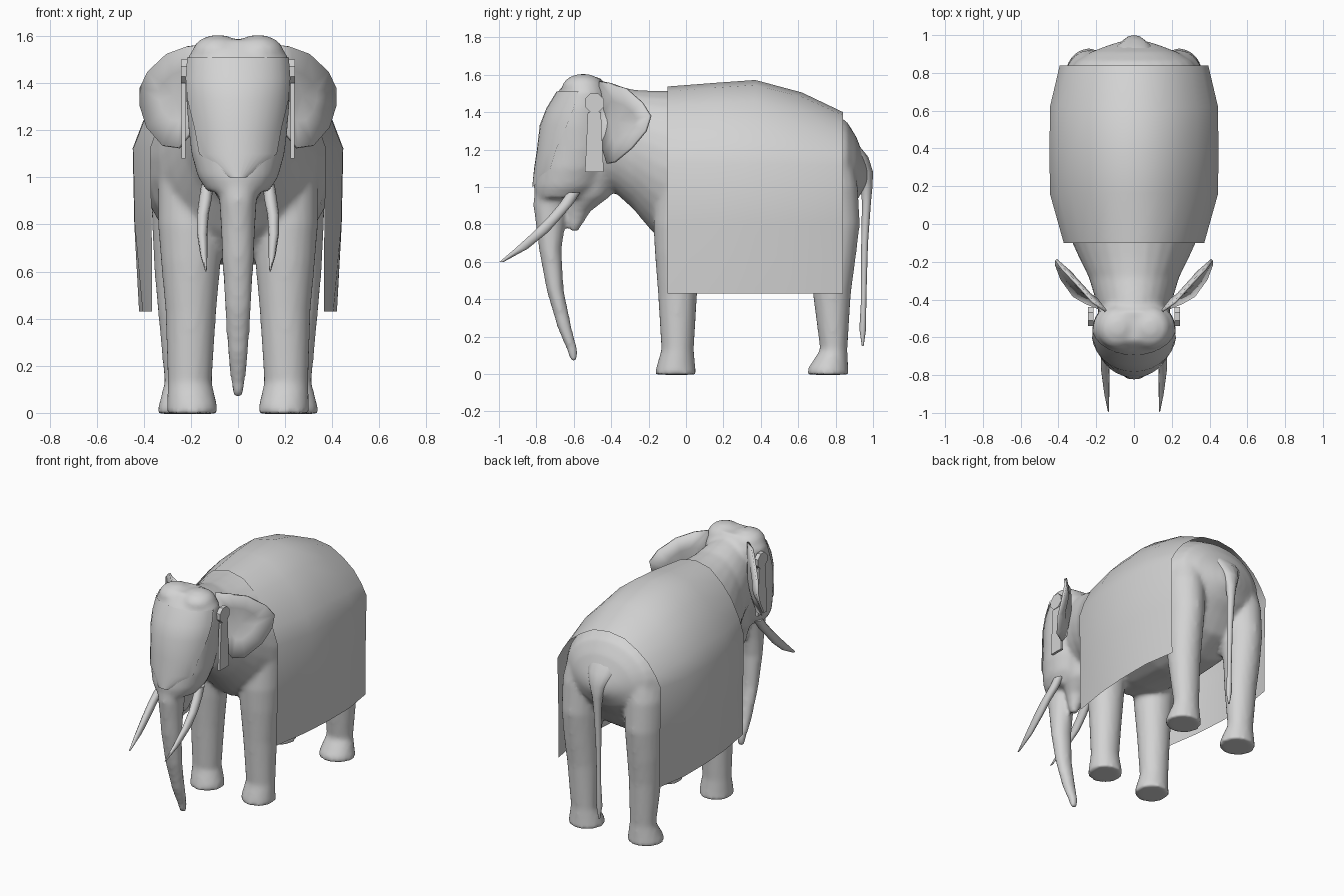
import bpy, bmesh, math
from mathutils import Vector

if "Cube" in bpy.data.objects:
    bpy.data.objects.remove(bpy.data.objects["Cube"])

grey = bpy.data.materials.new("warm_grey")
grey.diffuse_color = (0.65, 0.65, 0.65, 1)
grey.use_nodes = True
grey.node_tree.nodes["Principled BSDF"].inputs["Base Color"].default_value = grey.diffuse_color


def finish(name, bm, angle=50, fix=True):
    if fix:
        bmesh.ops.recalc_face_normals(bm, faces=bm.faces)
    me = bpy.data.meshes.new(name)
    bm.to_mesh(me)
    bm.free()
    ob = bpy.data.objects.new(name, me)
    bpy.context.collection.objects.link(ob)
    me.materials.append(grey)
    bpy.ops.object.select_all(action='DESELECT')
    ob.select_set(True)
    bpy.context.view_layer.objects.active = ob
    bpy.ops.object.shade_smooth_by_angle(angle=math.radians(angle))
    return ob


def loft(bm, stations, axis='Z', n=20, side=1):
    """Capped tube through elliptical rings: (x, y, z, half width, other half size)."""
    rings = []
    for x, y, z, a, b in stations:
        ring = []
        for i in range(n):
            t = 2 * math.pi * i / n
            u, v = a * math.cos(t), b * math.sin(t)
            p = (x + u, y + v, z) if axis == 'Z' else (x + u, y, z + v)
            ring.append(bm.verts.new((p[0] * side, p[1], p[2])))
        rings.append(ring)
    for r, s in zip(rings, rings[1:]):
        for i in range(n):
            j = (i + 1) % n
            bm.faces.new((r[i], r[j], s[j], s[i]))
    bm.faces.new(rings[0][::-1])
    bm.faces.new(rings[-1])


# Animal: torso, head, trunk, jaw and legs fused into one skin
skin = bmesh.new()
torso = [(-.50, 1.57, 1.02, .18), (-.38, 1.545, .97, .21), (-.28, 1.52, .88, .24),
         (-.18, 1.515, .76, .29), (-.08, 1.515, .67, .335), (.1, 1.53, .64, .39),
         (.37, 1.54, .62, .415), (.62, 1.475, .64, .405), (.78, 1.40, .74, .365),
         (.86, 1.35, .86, .31), (.91, 1.27, .92, .23), (.945, 1.18, .98, .14),
         (.97, 1.12, 1.02, .06)]
loft(skin, [(0, y, (t + b) / 2, w, (t - b) / 2) for y, t, b, w in torso], 'Y', 28)

head = [(1.585, -.62, -.46, .15), (1.51, -.685, -.40, .215), (1.42, -.74, -.38, .222),
        (1.33, -.775, -.37, .22), (1.20, -.79, -.37, .21), (1.10, -.805, -.40, .198),
        (1.0, -.815, -.45, .17), (.94, -.805, -.52, .13)]
head = [(0, (f + b) / 2, z, w, (b - f) / 2) for z, f, b, w in head]
loft(skin, head, n=28)

loft(skin, [(0, -.70, 1.12, .11, .10), (0, -.725, .9, .08, .092), (0, -.725, .78, .073, .075),
            (0, -.725, .66, .068, .06), (0, -.70, .45, .056, .046),
            (0, -.65, .25, .044, .038), (0, -.605, .12, .03, .028), (0, -.60, .065, .018, .018)])
loft(skin, [(0, -.48, 1.1, .15, .15), (0, -.525, .95, .11, .12),
            (0, -.575, .87, .06, .065), (0, -.60, .765, .025, .025)])

front_leg = [(.195, -.055, -.004, .11, .11), (.195, -.055, .03, .107, .106),
             (.205, -.045, .13, .094, .087), (.2, -.045, .43, .108, .105),
             (.2, -.045, .65, .128, .122), (.2, -.035, .8, .14, .14),
             (.2, -.02, 1.0, .14, .14), (.18, 0, 1.2, .10, .12)]
hind_leg = [(.225, .76, -.004, .117, .112), (.225, .76, .03, .113, .108),
            (.225, .79, .13, .087, .073), (.235, .78, .43, .105, .102),
            (.24, .785, .6, .115, .12), (.24, .78, .8, .125, .15),
            (.235, .755, 1.0, .135, .165), (.2, .72, 1.2, .14, .165)]
for s in (-1, 1):
    loft(skin, front_leg, side=s)
    loft(skin, hind_leg, side=s)
    # Twin crown bumps
    loft(skin, [(.085, -.55, 1.53 + .075 * math.sin(a), .112 * math.cos(a), .115 * math.cos(a))
                for a in (-.9, -.4, 0, .4, .8, 1.2, 1.5)], side=s)
ob = finish("animal_body", skin)
rm = ob.modifiers.new("fuse", 'REMESH')
rm.mode, rm.voxel_size, rm.use_smooth_shade = 'VOXEL', .016, True
sm = ob.modifiers.new("soften", 'SMOOTH')
sm.factor, sm.iterations = .5, 5

# Tail hanging from a broad root on the rump
bm = bmesh.new()
loft(bm, [(0, .88, 1.24, .12, .03), (0, .92, 1.16, .10, .055), (0, .955, 1.08, .06, .045),
          (0, .965, 1.0, .035, .032), (0, .965, .92, .026, .024), (0, .955, .7, .018, .018),
          (0, .95, .4, .014, .014), (0, .945, .24, .02, .018), (0, .945, .15, .005, .005)], n=12)
finish("tail", bm)

# Forehead covering: thin shell just outside the face
bm = bmesh.new()
rows = []
for x, y, z, a, b in head[1:7]:
    k = {1.33: .93, 1.20: .75, 1.10: .7, 1.0: .15}.get(z, 1.0)
    row = []
    for i in range(13):
        t = (-1 + i / 6) * 1.35 * k
        row.append(bm.verts.new(((a + .006) * math.sin(t), y - (b + .007) * math.cos(t), z)))
    rows.append(row)
for r, s in zip(rows, rows[1:]):
    for i in range(12):
        bm.faces.new((r[i], s[i], s[i + 1], r[i + 1]))
finish("forehead_cover", bm, fix=False)

# Blanket draped over the back, open at both ends
bm = bmesh.new()
section = [(0, 0), (.3, .06), (.55, .25), (.75, .47), (.9, .74), (1, 1)]
rows = []
for y, top, w, hem in [(-.10, 1.537, .372, .365), (.16, 1.557, .445, .405), (.37, 1.572, .447, .42),
                       (.62, 1.505, .445, .42), (.84, 1.40, .393, .385)]:
    half = [(w * a, top - (top - 1.1) * d * .95) for a, d in section] + [(w * .985, .8), (hem, .43)]
    pts = [(-x, z) for x, z in half[:0:-1]] + half
    rows.append([bm.verts.new((x, y, z)) for x, z in pts])
for r, s in zip(rows, rows[1:]):
    for i in range(len(r) - 1):
        bm.faces.new((r[i], r[i + 1], s[i + 1], s[i]))
finish("blanket", bm, fix=False)

# Paired tusks, ears and hanging side ornaments
ear_rim = [(.15, -.46, 1.565), (.22, -.41, 1.555), (.30, -.32, 1.525), (.38, -.235, 1.45),
           (.413, -.19, 1.38), (.413, -.215, 1.30), (.385, -.29, 1.21), (.32, -.38, 1.135),
           (.25, -.42, 1.125), (.20, -.44, 1.19), (.15, -.46, 1.36)]
for s, side in ((-1, "left"), (1, "right")):
    bm = bmesh.new()
    loft(bm, [(.13, -.60, .97, .026, .036), (.138, -.64, .91, .027, .038),
              (.15, -.70, .84, .025, .038), (.152, -.775, .76, .022, .042),
              (.145, -.88, .67, .015, .036), (.136, -.985, .60, .003, .012)], n=10, side=s)
    finish("tusk_" + side, bm)

    # Ear cupped around a sunken middle
    bm = bmesh.new()
    mid = Vector((.27, -.36, 1.35))
    outer = [bm.verts.new((x * s, y, z)) for x, y, z in ear_rim]
    inner = []
    for p in ear_rim:
        q = Vector(p).lerp(mid, .5) + Vector((-.012, .012, 0))
        inner.append(bm.verts.new((q.x * s, q.y, q.z)))
    c = bm.verts.new((mid.x * s, mid.y, mid.z))
    for i in range(len(outer)):
        j = (i + 1) % len(outer)
        bm.faces.new((outer[i], outer[j], inner[j], inner[i]))
        bm.faces.new((inner[i], inner[j], c))
    ob = finish("ear_" + side, bm, 30)
    so = ob.modifiers.new("thickness", 'SOLIDIFY')
    so.thickness, so.offset = .014, 0

    disc = [(-.49 + .055 * math.cos(i * math.pi / 4 + .393), 1.45 + .055 * math.sin(i * math.pi / 4 + .393))
            for i in range(8)]
    strap = [(-.525, 1.40), (-.455, 1.40), (-.44, 1.08), (-.54, 1.08)]
    for name, outline, x0, x1 in (("ornament_disc_", disc, .215, .243), ("ornament_strap_", strap, .222, .24)):
        bm = bmesh.new()
        face = bm.faces.new([bm.verts.new((x0 * s, y, z)) for y, z in outline])
        ext = bmesh.ops.extrude_face_region(bm, geom=[face], use_keep_orig=True)
        moved = [g for g in ext["geom"] if isinstance(g, bmesh.types.BMVert)]
        bmesh.ops.translate(bm, verts=moved, vec=((x1 - x0) * s, 0, 0))
        finish(name + side, bm, 30)
